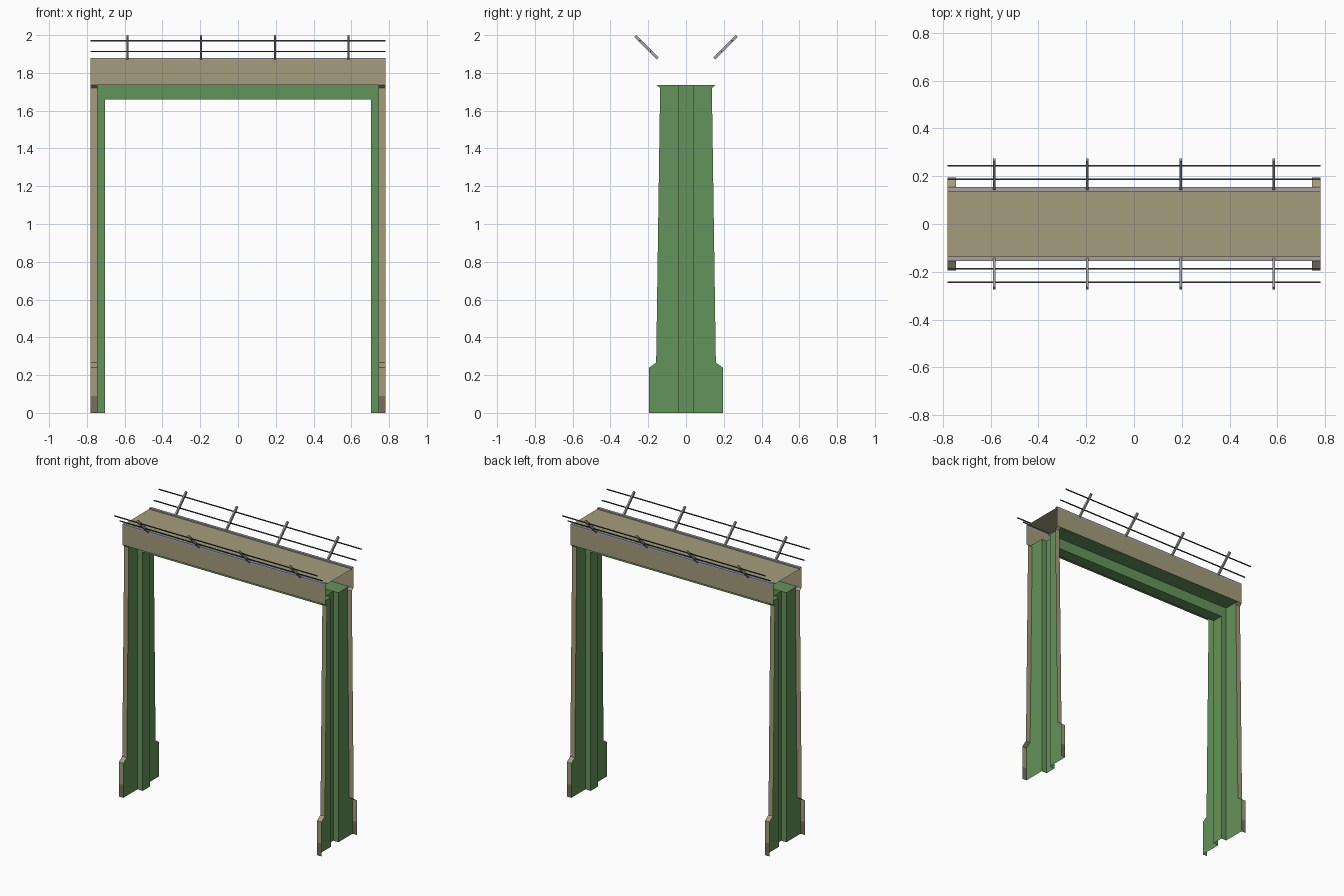
import bpy
import math
from mathutils import Vector

if "Cube" in bpy.data.objects:
    bpy.data.objects.remove(bpy.data.objects["Cube"])


def material(name, rgb):
    m = bpy.data.materials.new(name)
    m.diffuse_color = (*[(c / 255 / 12.92 if c < 10 else ((c / 255 + 0.055) / 1.055) ** 2.4) for c in rgb], 1)
    m.use_nodes = True
    m.node_tree.nodes["Principled BSDF"].inputs["Base Color"].default_value = m.diffuse_color
    return m


TAN = material("tan_concrete", (164, 157, 124))
BROWN = material("brown_base", (124, 109, 92))
GREEN = material("green_lining", (100, 148, 91))
GREY = material("grey_metal", (165, 165, 168))
DARK = material("dark_wire", (62, 62, 66))


def sheet(name, rows, mats, flip=False, rule=None):
    """Open surface through rows of points; rule(row) picks the material."""
    n = len(rows[0])
    faces, slots = [], []
    for i in range(len(rows) - 1):
        for j in range(n - 1):
            f = [i * n + j, i * n + j + 1, (i + 1) * n + j + 1, (i + 1) * n + j]
            faces.append(f[::-1] if flip else f)
            slots.append(rule(i) if rule else 0)
    me = bpy.data.meshes.new(name)
    me.from_pydata([p for r in rows for p in r], [], faces)
    for m in mats:
        me.materials.append(m)
    for p, s in zip(me.polygons, slots):
        p.material_index = s
    ob = bpy.data.objects.new(name, me)
    bpy.context.collection.objects.link(ob)
    return ob


def strip(name, profile, half, mat, flip=False):
    """Profile of (y, z) points drawn out along x."""
    return sheet(name, [[(-half, y, z), (half, y, z)] for y, z in profile], [mat], flip)


def bar(name, a, b, wx, wy, mat):
    """Square bar from a to b."""
    a, b = Vector(a), Vector(b)
    bpy.ops.mesh.primitive_cube_add(size=1, location=(a + b) / 2)
    ob = bpy.context.object
    ob.name = name
    ob.rotation_euler = (b - a).to_track_quat('Z', 'X').to_euler()
    ob.scale = (wx, wy, (b - a).length)
    ob.data.materials.append(mat)
    return ob


OUT, IN, RIDGE, RY = 0.78, 0.745, 0.705, 0.04
SOFFIT, RIDGE_Z = 1.735, 1.66
# (height, half depth) of the legs
LEG = [(0, .195), (.09, .195), (.24, .195), (.266, .158), (1.72, .137), (SOFFIT, .155)]

# legs: green channelled lining with edge flanges, brown at the foot
for s, side in ((-1, "left"), (1, "right")):
    section = [(IN, -1), (IN, -RY), (RIDGE, -RY), (RIDGE, RY), (IN, RY), (IN, 1)]
    rows = [[(s * x, y * w if abs(y) == 1 else y, z) for x, y in section] for z, w in LEG]
    sheet(side + "_leg_lining", rows, [GREEN], flip=s > 0)
    for t, end in ((-1, "front"), (1, "back")):
        rows = [[(s * IN, t * w, z), (s * OUT, t * w, z)] for z, w in LEG]
        sheet(f"{side}_{end}_flange", rows, [TAN, BROWN], s * t > 0, lambda i: int(i == 0))

# beam underside: ridge and two plates
strip("soffit_ridge", [(-RY, SOFFIT), (-RY, RIDGE_Z), (RY, RIDGE_Z), (RY, SOFFIT)], RIDGE, GREEN, True)
strip("soffit_front", [(-.155, SOFFIT), (-RY, SOFFIT)], IN, GREEN, True)
strip("soffit_back", [(RY, SOFFIT), (.155, SOFFIT)], IN, GREEN, True)

# beam deck
strip("beam_deck", [(-.137, 1.872), (.137, 1.872)], OUT, TAN)

for t, end in ((-1, "front"), (1, "back")):
    # beam face and the curb on its top edge
    strip(end + "_beam_face", [(t * .155, SOFFIT), (t * .155, 1.868)], OUT, TAN, t > 0)
    strip(end + "_curb", [(t * .155, 1.868), (t * .155, 1.88), (t * .137, 1.88), (t * .137, 1.872)],
          OUT, GREY, t > 0)
    # leaning posts and wires
    for k in range(4):
        x = (k - 1.5) * 0.39
        bar(end + "_post", (x, t * .149, 1.876), (x, t * .269, 1.996), .016, .011, GREY)
    for y, z in ((.187, 1.914), (.243, 1.97)):
        bar(end + "_wire", (-OUT, t * y, z), (OUT, t * y, z), .006, .006, DARK)
